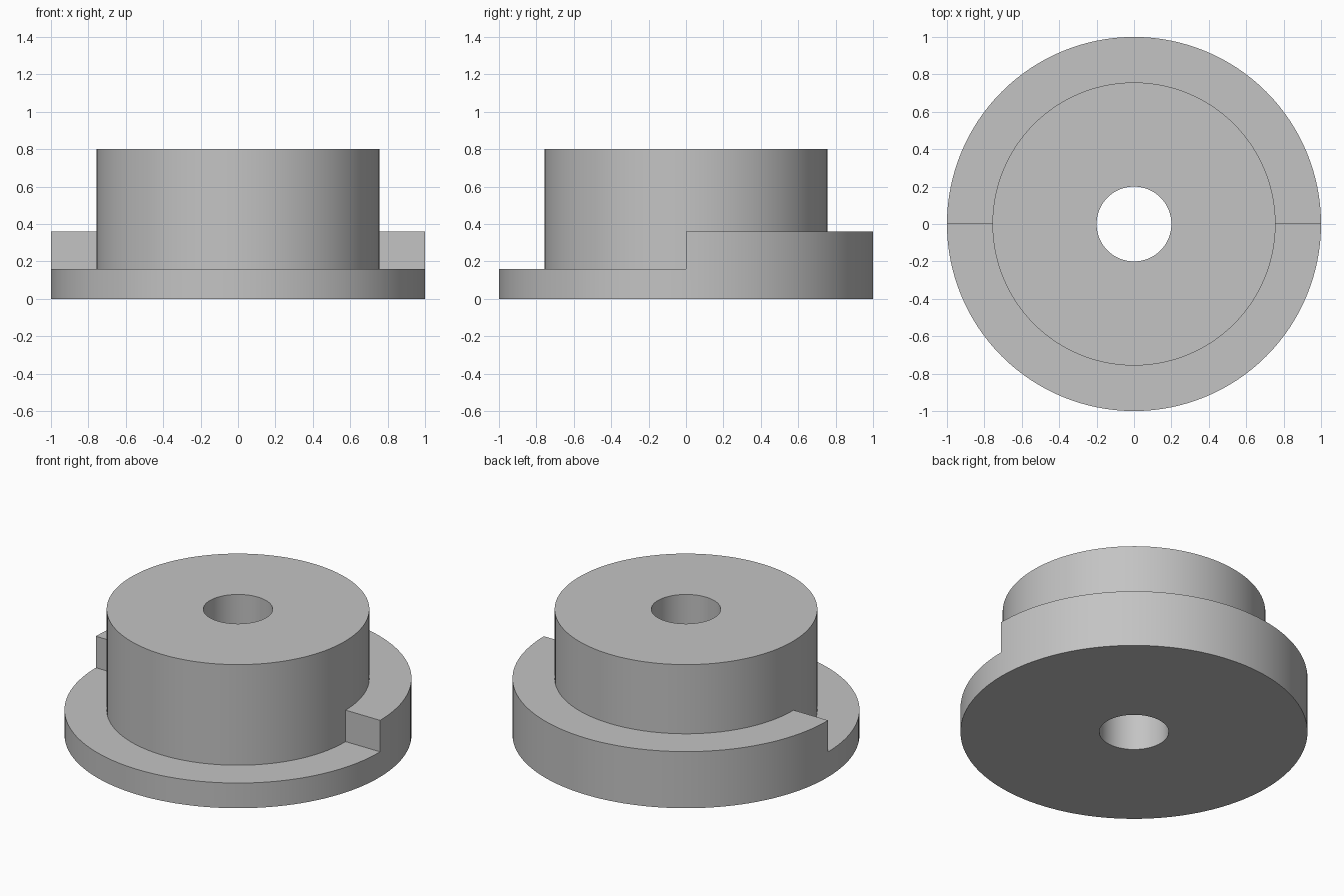
import bpy
import bmesh
from math import cos, sin, pi, radians

cube = bpy.data.objects.get("Cube")
if cube:
    bpy.data.objects.remove(cube, do_unlink=True)

SEGMENTS = 128
BORE, HUB, RIM = 0.2, 0.757, 1.0           # radii
LOW, HIGH, TOP = 0.16, 0.36, 0.8           # heights

# Closed radius/height profiles: thin flange in front, raised flange behind
front_profile = [(BORE, 0), (RIM, 0), (RIM, LOW), (HUB, LOW),
                 (HUB, HIGH), (HUB, TOP), (BORE, TOP)]
back_profile = [(BORE, 0), (RIM, 0), (RIM, LOW), (RIM, HIGH),
                (HUB, HIGH), (HUB, TOP), (BORE, TOP)]

bm = bmesh.new()


def point(rz, step):
    a = 2 * pi * step / SEGMENTS
    return bm.verts.new((rz[0] * cos(a), rz[0] * sin(a), rz[1]))


# Sweep each half with its own profile
for i in range(SEGMENTS):
    profile = back_profile if i < SEGMENTS // 2 else front_profile
    for p, q in zip(profile, profile[1:] + profile[:1]):
        bm.faces.new([point(p, i), point(p, i + 1), point(q, i + 1), point(q, i)])

# Upright step walls where the two flange heights meet
for i in (0, SEGMENTS // 2):
    corners = [(HUB, LOW), (RIM, LOW), (RIM, HIGH), (HUB, HIGH)]
    bm.faces.new([point(c, i) for c in corners])

bmesh.ops.remove_doubles(bm, verts=bm.verts, dist=0.0001)
bmesh.ops.recalc_face_normals(bm, faces=bm.faces)

mesh = bpy.data.meshes.new("stepped_flange_bushing")
bm.to_mesh(mesh)
bm.free()
bushing = bpy.data.objects.new("stepped_flange_bushing", mesh)
bpy.context.collection.objects.link(bushing)

# Plain grey
grey = bpy.data.materials.new("grey")
grey.use_nodes = True
colour = (0.55, 0.55, 0.55, 1)
grey.diffuse_color = colour
grey.node_tree.nodes["Principled BSDF"].inputs["Base Color"].default_value = colour
mesh.materials.append(grey)

# Smooth round walls, crisp edges
bpy.ops.object.select_all(action='DESELECT')
bushing.select_set(True)
bpy.context.view_layer.objects.active = bushing
bpy.ops.object.shade_smooth_by_angle(angle=radians(30))
